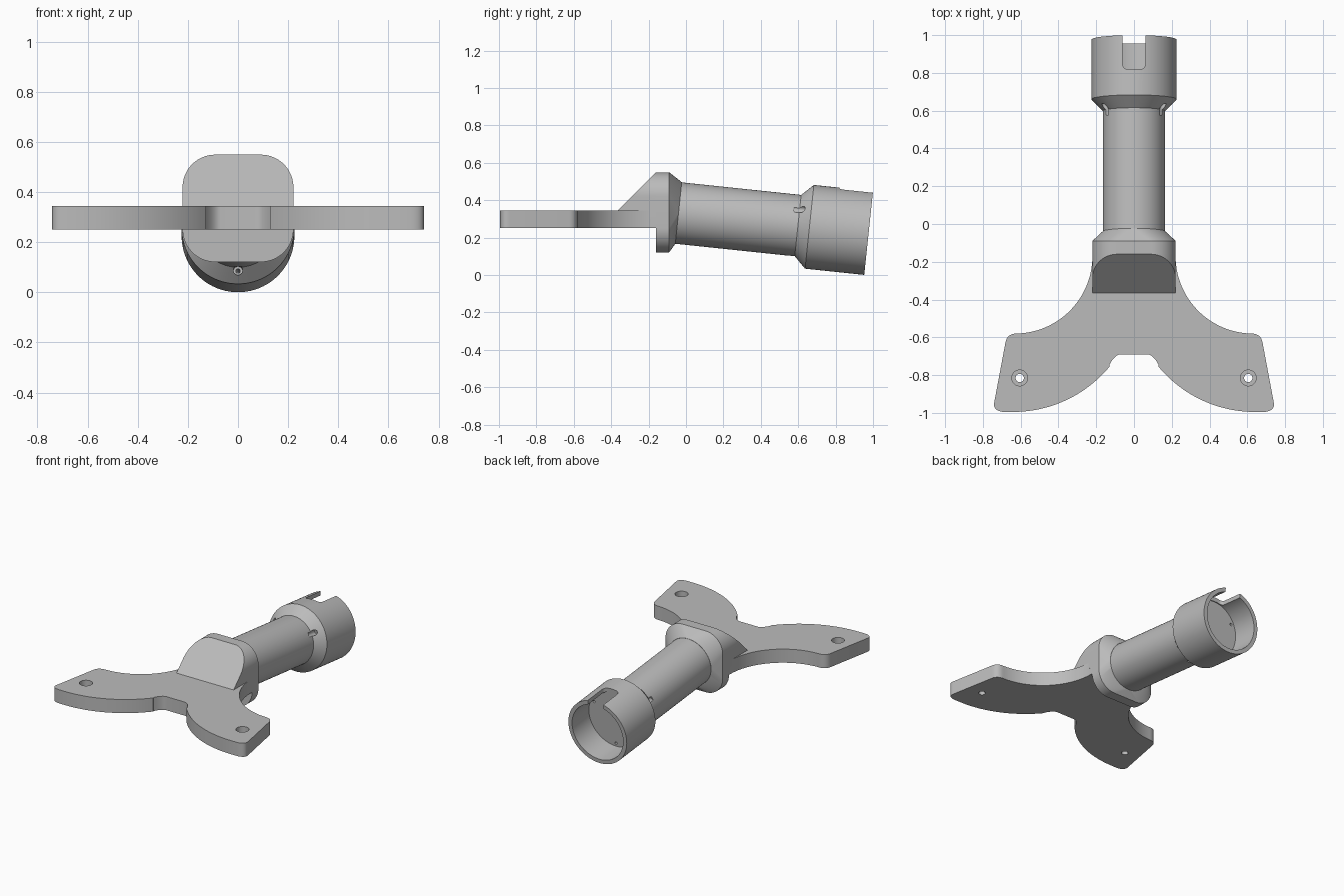
import bpy, bmesh
from math import sin, cos, pi, radians
from mathutils import Vector, Matrix

if "Cube" in bpy.data.objects:
    bpy.data.objects.remove(bpy.data.objects["Cube"], do_unlink=True)

grey = bpy.data.materials.new("plain_grey")
grey.use_nodes = True
colour = (0.5, 0.5, 0.5, 1)
grey.diffuse_color = colour
grey.node_tree.nodes["Principled BSDF"].inputs["Base Color"].default_value = colour

SEG = 80
TILT = radians(6)
# Frame of the sloping tube: local z runs along the tube, local y points up
AXIS = Matrix.Translation((0, -0.04, 0.331)) @ Matrix.Rotation(-pi / 2 - TILT, 4, 'X') @ Matrix.Rotation(pi, 4, 'Z')


def loft(name, rings):
    """Skin a list of equal-length point rings and cap both ends."""
    bm = bmesh.new()
    loops = [[bm.verts.new(p) for p in ring] for ring in rings]
    n = len(loops[0])
    for a, b in zip(loops, loops[1:]):
        for i in range(n):
            j = (i + 1) % n
            bm.faces.new((a[i], a[j], b[j], b[i]))
    bm.faces.new(loops[0][::-1])
    bm.faces.new(loops[-1])
    bmesh.ops.recalc_face_normals(bm, faces=bm.faces)
    mesh = bpy.data.meshes.new(name)
    bm.to_mesh(mesh)
    bm.free()
    mesh.materials.append(grey)
    obj = bpy.data.objects.new(name, mesh)
    bpy.context.collection.objects.link(obj)
    return obj


def revolve(name, profile, matrix, seg=SEG):
    """Round part from (distance along, radius) pairs."""
    return loft(name, [[matrix @ Vector((r * cos(2 * pi * i / seg), r * sin(2 * pi * i / seg), s))
                        for i in range(seg)] for s, r in profile])


def activate(obj):
    bpy.ops.object.select_all(action='DESELECT')
    obj.select_set(True)
    bpy.context.view_layer.objects.active = obj


def cut(obj, cutter):
    cutter.hide_render = True
    mod = obj.modifiers.new("cut", 'BOOLEAN')
    mod.operation, mod.solver, mod.object = 'DIFFERENCE', 'EXACT', cutter
    activate(obj)
    bpy.ops.object.modifier_apply(modifier=mod.name)
    bpy.data.objects.remove(cutter, do_unlink=True)


def arc(cx, cy, r, start, end, n):
    return [(cx + r * cos(radians(start + (end - start) * i / n)),
             cy + r * sin(radians(start + (end - start) * i / n))) for i in range(n + 1)]


def corner(a, b, c, n=8):
    """Rounded corner from a to c around b."""
    a, b, c = Vector(a), Vector(b), Vector(c)
    return [tuple(a.lerp(b, i / n).lerp(b.lerp(c, i / n), i / n)) for i in range(n + 1)]


def rounded_rect(hx, hz, r):
    per = SEG // 4 - 1
    pts = []
    for k, (sx, sz) in enumerate([(1, 1), (-1, 1), (-1, -1), (1, -1)]):
        pts += arc(sx * (hx - r), sz * (hz - r), r, 90 * k, 90 * k + 90, per)
    return pts


# Two-legged mounting plate
half = corner((0.07, -0.69), (0.1, -0.69), (0.13, -0.745))
half += arc(0.64, -0.332, 0.663, 219.5, 270, 24)
half += corner((0.69, -0.995), (0.752, -0.99), (0.739, -0.94))
half += corner((0.68, -0.625), (0.672, -0.585), (0.63, -0.58))
half += arc(0.63, -0.17, 0.41, 268, 180, 28) + [(0.22, -0.12)]
outline = half + [(-x, y) for x, y in reversed(half)]
plate = loft("mounting_plate", [[(x, y, z) for x, y in outline] for z in (0.25, 0.345)])

# Counterbored screw holes in the legs
for side in (1, -1):
    at = Matrix.Translation((side * 0.605, -0.815, 0))
    cut(plate, revolve("screw_hole", [(0.2, 0.022), (0.305, 0.022), (0.305, 0.042), (0.4, 0.042)], at, 32))

# Flange blending from a rounded square to the tube
MID = 0.335
square = rounded_rect(0.221, 0.214, 0.13)
circle = [AXIS @ Vector((-0.166 * cos(a), 0.166 * sin(a), 0))
          for a in [pi / 2 * (k + i / (SEG // 4 - 1)) * 0.9999 for k in range(4) for i in range(SEG // 4)]]
if circle[0].x < 0:
    circle = [Vector((-p.x, p.y, p.z)) for p in circle]
if circle[SEG // 4].z < MID:
    circle = [Vector((p.x, p.y, 2 * MID - p.z)) for p in circle]
flange = loft("flange", [[(x, y, MID + z) for x, z in square] for y in (-0.16, -0.09)] + [circle])

# Sloping gusset between plate and flange
top = [(x, max(0.3, MID + z)) for x, z in rounded_rect(0.221, 0.214, 0.13) if MID + z > 0.3]
top = [(top[0][0], 0.3)] + top + [(-0.221, 0.3)]
top = [p for i, p in enumerate(top) if i == 0 or (Vector(p) - Vector(top[i - 1])).length > 1e-4]
top = [p for p in top if not (p[1] < 0.4 and 0 < abs(p[0]) < 0.2)]
if top[0][0] < 0.22 or (Vector(top[0]) - Vector((0.221, 0.3))).length > 1e-4:
    top = [(0.221, 0.3)] + top
gusset = loft("gusset", [[(x, -0.15, z) for x, z in top],
                         [(x, -0.16 - (MID + 0.214 - z), z) for x, z in top]])

# Tube and open end cup
tube = revolve("tube_and_cup", [(-0.05, 0.165), (0.642, 0.165), (0.704, 0.225), (1.022, 0.225),
                                (1.022, 0.197), (0.835, 0.197)], AXIS)

# Rounded notch in the top of the cup wall
notch = corner((-0.06, 0.87), (-0.06, 0.841), (-0.03, 0.841)) + corner((0.03, 0.841), (0.06, 0.841), (0.06, 0.87))
notch += [(0.06, 1.1), (-0.06, 1.1)]
up = 1 if (AXIS.to_3x3() @ Vector((0, 1, 0))).z > 0 else -1
cut(tube, loft("notch", [[AXIS @ Vector((x, up * h, s)) for x, s in notch] for h in (0.1, 0.3)]))

# Three counterbored pin holes through the cup shoulder
for angle in (30, 150, 270):
    a = radians(angle)
    at = AXIS @ Matrix.Translation((0.175 * cos(a), up * 0.175 * sin(a), 0))
    cut(tube, revolve("pin_hole", [(0.612, 0.018), (0.69, 0.018), (0.69, 0.009), (0.88, 0.009)], at, 24))

for obj in (plate, flange, gusset, tube):
    activate(obj)
    bpy.ops.object.shade_smooth_by_angle(angle=radians(25))
